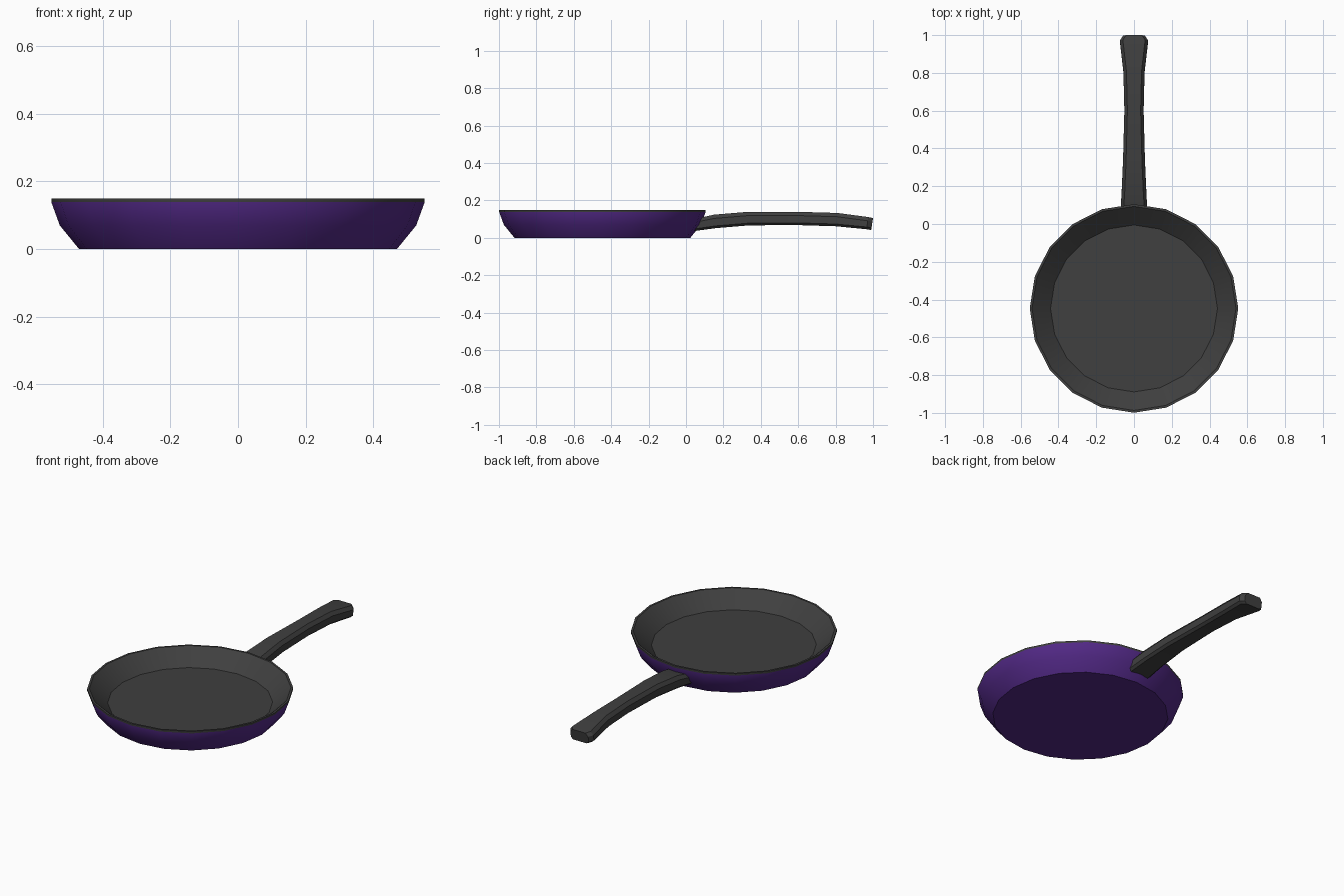
import bpy, bmesh, math

if "Cube" in bpy.data.objects:
    bpy.data.objects.remove(bpy.data.objects["Cube"])

CY = -0.447   # centre of the pan along y
SIDES = 20


def material(name, rgb):
    m = bpy.data.materials.new(name)
    m.diffuse_color = (*rgb, 1)
    m.use_nodes = True
    m.node_tree.nodes["Principled BSDF"].inputs["Base Color"].default_value = m.diffuse_color
    return m


purple = material("purple enamel", (0.085, 0.022, 0.24))
grey = material("dark grey", (0.05, 0.05, 0.05))


def loft(name, rings, mats, rule=lambda i: 0):
    """Skin a list of equal rings, cap both ends, colour each band by rule."""
    bm = bmesh.new()
    vs = [[bm.verts.new(p) for p in ring] for ring in rings]
    n = len(vs[0])
    for i in range(len(vs) - 1):
        for k in range(n):
            j = (k + 1) % n
            f = bm.faces.new((vs[i][k], vs[i][j], vs[i + 1][j], vs[i + 1][k]))
            f.material_index = rule(i)
    bm.faces.new(vs[0][::-1]).material_index = rule(0)
    bm.faces.new(vs[-1]).material_index = rule(len(vs))
    bmesh.ops.recalc_face_normals(bm, faces=bm.faces)
    me = bpy.data.meshes.new(name)
    bm.to_mesh(me)
    bm.free()
    ob = bpy.data.objects.new(name, me)
    bpy.context.collection.objects.link(ob)
    for m in mats:
        me.materials.append(m)
    bpy.ops.object.select_all(action='DESELECT')
    ob.select_set(True)
    bpy.context.view_layer.objects.active = ob
    bpy.ops.object.shade_smooth_by_angle(angle=math.radians(30))
    return ob


# Pan: outside wall, lip, then inside wall down to the cooking floor
profile = [(0.47, 0), (0.527, 0.07), (0.552, 0.139), (0.552, 0.15),
           (0.54, 0.15), (0.442, 0.065)]
rings = [[(r * math.sin(a), CY + r * math.cos(a), z)
          for a in (2 * math.pi * k / SIDES for k in range(SIDES))]
         for r, z in profile]
loft("pan", rings, [purple, grey], lambda i: 0 if i < 2 else 1)

# Handle: chamfered sections (y at bottom, y at top, half width, bottom, top)
sections = [(0.035, 0.07, 0.072, 0.035, 0.106), (0.16, 0.15, 0.066, 0.052, 0.124),
            (0.34, 0.33, 0.058, 0.067, 0.139), (0.60, 0.60, 0.051, 0.068, 0.139),
            (0.80, 0.81, 0.056, 0.062, 0.133), (0.965, 0.975, 0.075, 0.046, 0.111),
            (0.99, 1.0, 0.058, 0.042, 0.106)]
rings = []
for y0, y1, w, z0, z1 in sections:
    right = [(w - 0.014, z0), (w, z0 + 0.012), (w, z1 - 0.02), (w - 0.016, z1)]
    outline = right + [(-x, z) for x, z in reversed(right)]
    rings.append([(x, y0 + (y1 - y0) * (z - z0) / (z1 - z0), z) for x, z in outline])
loft("handle", rings, [grey])
